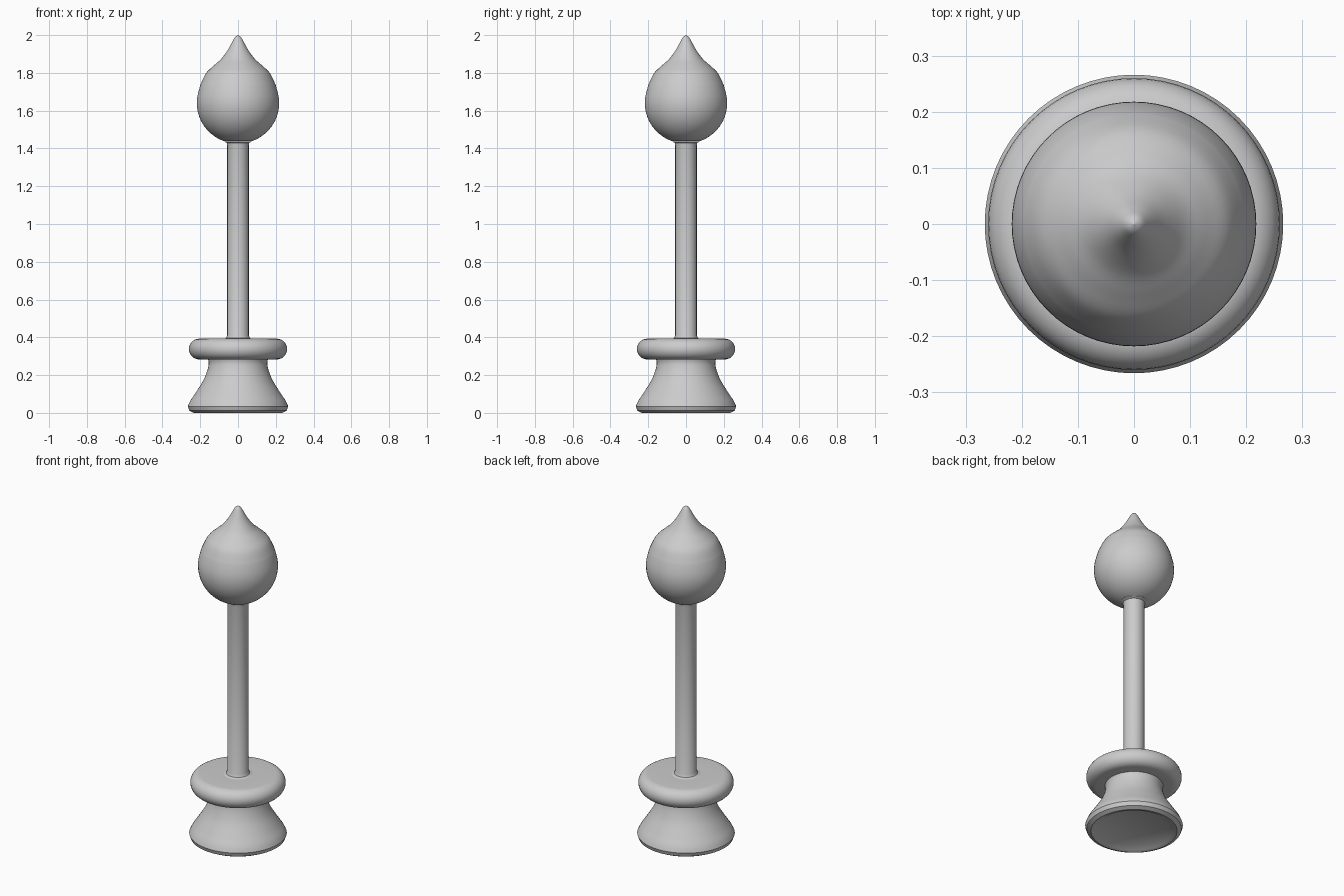
import bpy, bmesh
from math import sin, cos, pi, radians

if "Cube" in bpy.data.objects:
    bpy.data.objects.remove(bpy.data.objects["Cube"])

SIDES = 64


def smooth_curve(pts, steps=5):
    """Catmull-Rom samples through (radius, height) points."""
    p = [pts[0]] + pts + [pts[-1]]
    out = []
    for i in range(1, len(p) - 2):
        for s in range(steps):
            t = s / steps
            out.append(tuple(
                0.5 * (2 * b + (c - a) * t + (2 * a - 5 * b + 4 * c - d) * t * t
                       + (3 * b - a - 3 * c + d) * t ** 3)
                for a, b, c, d in zip(p[i - 1], p[i], p[i + 1], p[i + 2])))
    return out + [pts[-1]]


def lathe(name, profile):
    """Spin a bottom-to-top (radius, height) profile around z."""
    bm = bmesh.new()
    rings = []
    for r, z in profile:
        if r < 1e-5:
            rings.append([bm.verts.new((0, 0, z))] * SIDES)
        else:
            rings.append([bm.verts.new((r * cos(2 * pi * i / SIDES),
                                        r * sin(2 * pi * i / SIDES), z))
                          for i in range(SIDES)])
    for lo, hi in zip(rings, rings[1:]):
        for i in range(SIDES):
            j = (i + 1) % SIDES
            bm.faces.new(list(dict.fromkeys((lo[i], lo[j], hi[j], hi[i]))))
    bmesh.ops.recalc_face_normals(bm, faces=bm.faces)
    mesh = bpy.data.meshes.new(name)
    bm.to_mesh(mesh)
    bm.free()
    ob = bpy.data.objects.new(name, mesh)
    bpy.context.collection.objects.link(ob)
    bpy.context.view_layer.objects.active = ob
    ob.select_set(True)
    bpy.ops.object.shade_smooth_by_angle(angle=radians(40))
    ob.select_set(False)
    return ob


# Flared foot with a slightly dished underside
foot = [(0, 0.02), (0.19, 0.02), (0.215, 0.005), (0.235, 0.0), (0.258, 0.012)]
flare = smooth_curve([(0.266, 0.035), (0.252, 0.065), (0.222, 0.11),
                      (0.185, 0.17), (0.164, 0.22), (0.155, 0.26), (0.158, 0.283)])
lathe("flared_base", foot + flare)

# Rounded collar disc
rim = [(0.205 + 0.055 * cos(a), 0.338 + 0.055 * sin(a))
       for a in (-pi / 2 + pi * k / 14 for k in range(15))]
lathe("collar", [(0.158, 0.283)] + rim + [(0.08, 0.391)])

# Slim shaft with small fillets at both ends
lathe("shaft", [(0.08, 0.391), (0.064, 0.396), (0.057, 0.41),
                (0.057, 1.415), (0.06, 1.43), (0.075, 1.437)])

# Teardrop finial: ball below, drawn-out point above
ball = [(0.218 * cos(a), 1.64 + 0.214 * sin(a))
        for a in (radians(-70 + 5 * k) for k in range(18))]
tip = smooth_curve([(0.2, 1.735), (0.17, 1.797), (0.13, 1.837), (0.09, 1.873),
                    (0.055, 1.92), (0.03, 1.965), (0.015, 1.99), (0, 2.0)])
lathe("finial", ball + tip)
